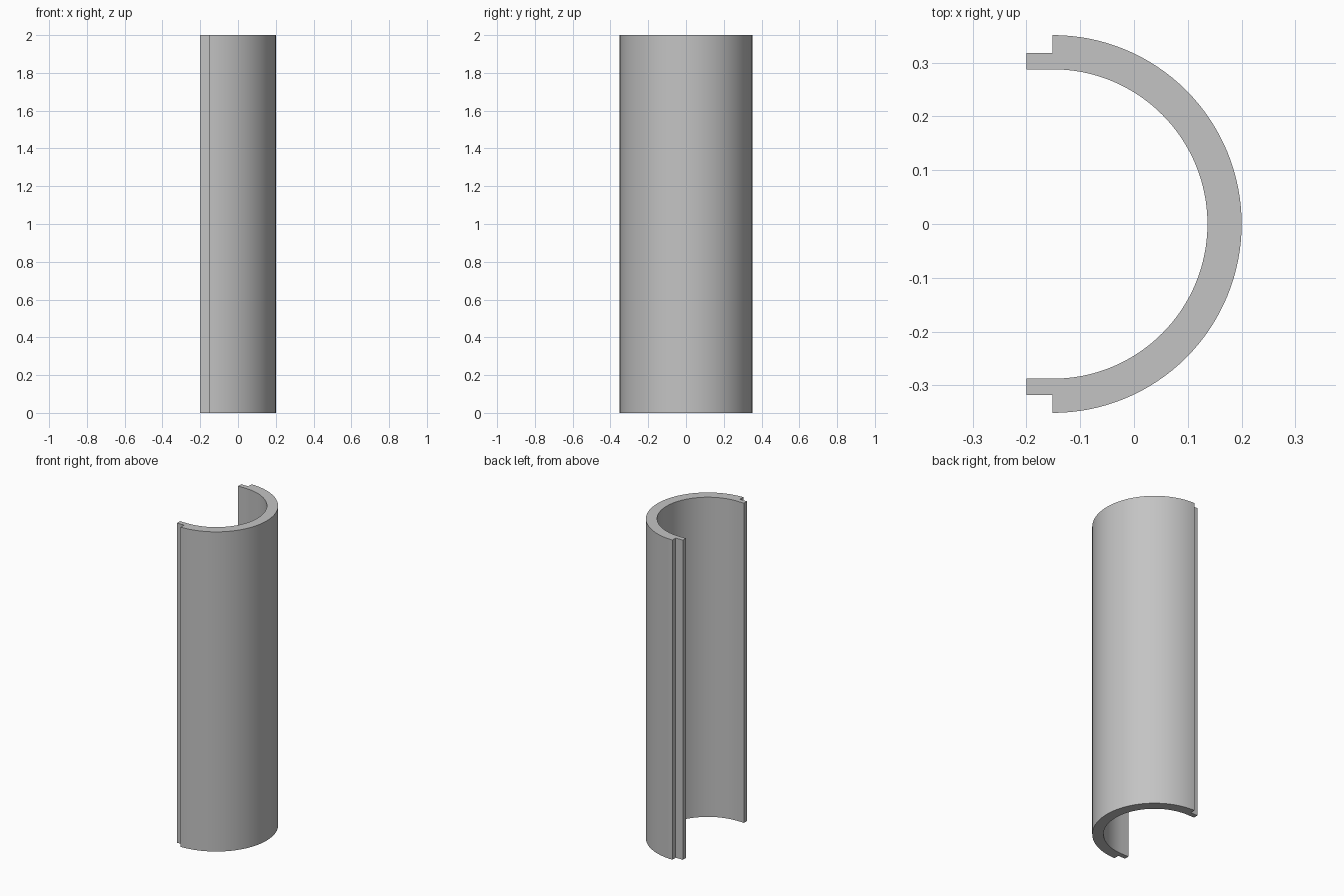
import bpy, bmesh
from math import cos, sin, pi, radians

cube = bpy.data.objects.get("Cube")
if cube:
    bpy.data.objects.remove(cube, do_unlink=True)

HEIGHT = 2.0
CENTRE_X = -0.151      # axis of the half pipe
OUTER, INNER = 0.351, 0.2875
LIP_OUTER = 0.3175     # outside of the thin tongue on each edge
LIP_X = -0.2
SEGMENTS = 64


def arc(radius):
    """Half circle from the front edge round +x to the back edge."""
    angles = [-pi / 2 + pi * i / SEGMENTS for i in range(SEGMENTS + 1)]
    return [(CENTRE_X + radius * cos(a), radius * sin(a)) for a in angles]


# Cross-section, counter-clockwise: outer wall, back tongue, inner wall, front tongue
profile = (arc(OUTER)
           + [(CENTRE_X, LIP_OUTER), (LIP_X, LIP_OUTER), (LIP_X, INNER)]
           + arc(INNER)[::-1]
           + [(LIP_X, -INNER), (LIP_X, -LIP_OUTER), (CENTRE_X, -LIP_OUTER)])

# Extrude the cross-section to full height
bm = bmesh.new()
base = bm.faces.new([bm.verts.new((x, y, 0)) for x, y in profile])
top = bmesh.ops.extrude_face_region(bm, geom=[base], use_keep_orig=True)
bmesh.ops.translate(bm, vec=(0, 0, HEIGHT),
                    verts=[g for g in top["geom"] if isinstance(g, bmesh.types.BMVert)])
bmesh.ops.recalc_face_normals(bm, faces=bm.faces)
mesh = bpy.data.meshes.new("half_pipe_shell")
bm.to_mesh(mesh)
bm.free()

shell = bpy.data.objects.new("half_pipe_shell", mesh)
bpy.context.collection.objects.link(shell)

# Plain grey
grey = bpy.data.materials.new("light_grey")
grey.use_nodes = True
colour = (0.55, 0.55, 0.55, 1)
grey.diffuse_color = colour
for node in grey.node_tree.nodes:
    if node.type == "BSDF_PRINCIPLED":
        node.inputs["Base Color"].default_value = colour
mesh.materials.append(grey)

# Smooth walls with sharp rims and steps
bpy.ops.object.select_all(action="DESELECT")
shell.select_set(True)
bpy.context.view_layer.objects.active = shell
bpy.ops.object.shade_smooth_by_angle(angle=radians(30))
